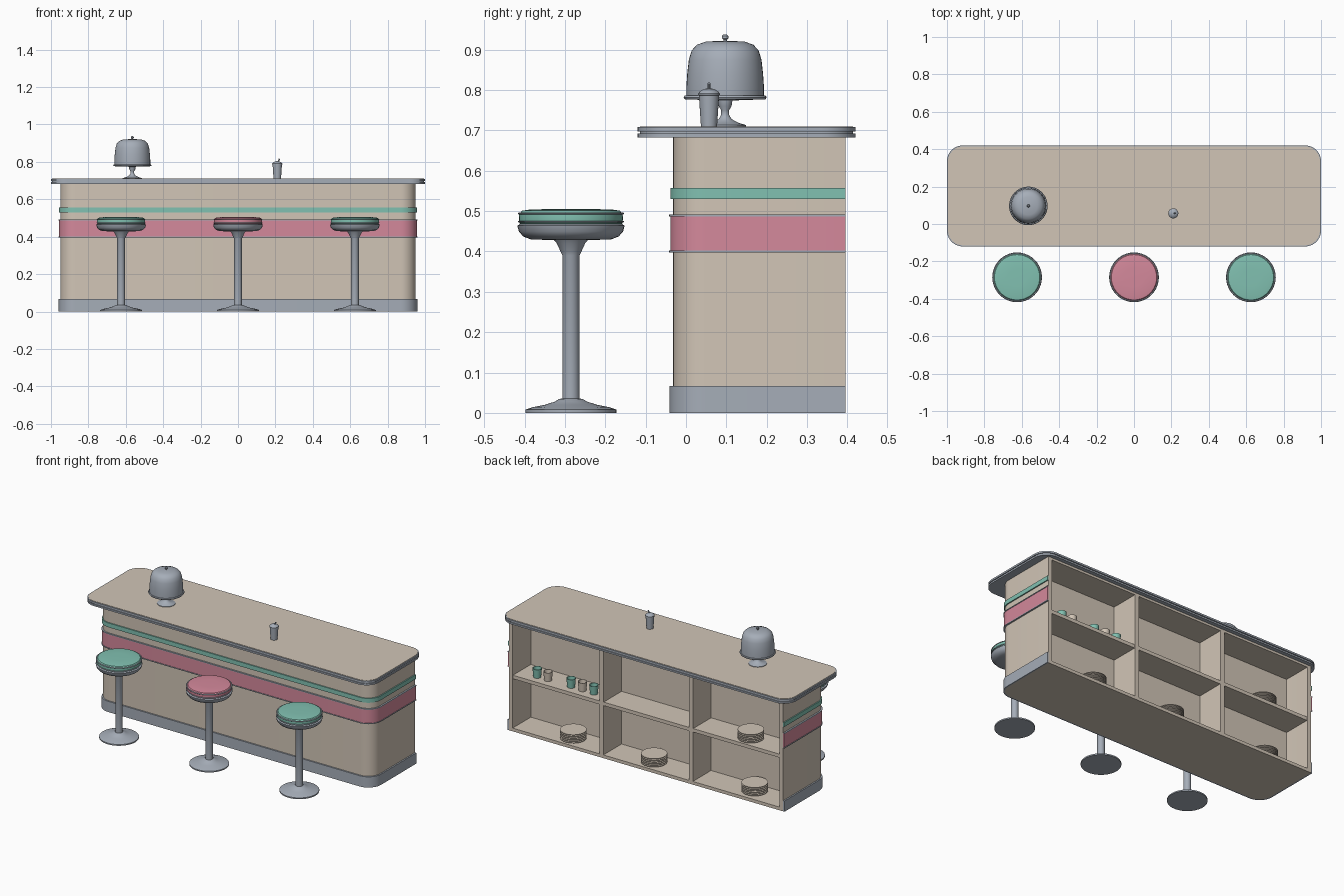
import bpy, bmesh, math
from mathutils import Vector

cube = bpy.data.objects.get("Cube")
if cube:
    bpy.data.objects.remove(cube, do_unlink=True)


def material(name, rgb):
    m = bpy.data.materials.new(name)
    m.use_nodes = True
    color = (*rgb, 1)
    m.diffuse_color = color
    m.node_tree.nodes["Principled BSDF"].inputs["Base Color"].default_value = color
    return m


CREAM = material("cream", (0.64, 0.56, 0.47))
STEEL = material("steel", (0.38, 0.42, 0.48))
MINT = material("mint", (0.22, 0.53, 0.44))
PINK = material("pink", (0.66, 0.25, 0.33))


def finish(name, bm, mat, location=(0, 0, 0)):
    bmesh.ops.recalc_face_normals(bm, faces=bm.faces)
    me = bpy.data.meshes.new(name)
    bm.to_mesh(me)
    bm.free()
    me.polygons.foreach_set("use_smooth", [True] * len(me.polygons))
    me.set_sharp_from_angle(angle=math.radians(32))
    me.materials.append(mat)
    ob = bpy.data.objects.new(name, me)
    ob.location = location
    bpy.context.scene.collection.objects.link(ob)
    return ob


def prism(name, outline, z0, z1, mat):
    bm = bmesh.new()
    face = bm.faces.new([bm.verts.new((x, y, z0)) for x, y in outline])
    ext = bmesh.ops.extrude_face_region(bm, geom=[face], use_keep_orig=True)
    top = [v for v in ext["geom"] if isinstance(v, bmesh.types.BMVert)]
    bmesh.ops.translate(bm, verts=top, vec=(0, 0, z1 - z0))
    return finish(name, bm, mat)


def box(name, x0, x1, y0, y1, z0, z1, mat):
    return prism(name, [(x0, y0), (x1, y0), (x1, y1), (x0, y1)], z0, z1, mat)


def lathe(name, profile, mat, location, sides=40):
    """Turn (radius, height) points about the vertical axis."""
    bm = bmesh.new()
    rings = []
    for r, z in profile:
        angles = [2 * math.pi * i / sides for i in range(sides)]
        rings.append([bm.verts.new((r * math.cos(a), r * math.sin(a), z)) for a in angles])
    for low, high in zip(rings, rings[1:]):
        for i in range(sides):
            j = (i + 1) % sides
            bm.faces.new((low[i], low[j], high[j], high[i]))
    bm.faces.new(rings[0][::-1])
    bm.faces.new(rings[-1])
    return finish(name, bm, mat, location)


def corner(cx, cy, r, start, steps=10):
    angles = [math.radians(start + 90 * i / steps) for i in range(steps + 1)]
    return [(cx + r * math.cos(a), cy + r * math.sin(a)) for a in angles]


BACK, FRONT, HALF, RADIUS = 0.395, -0.032, 0.95, 0.08


def body_path(offset):
    """Open path: back, round the two front corners, to the back again."""
    h, f, r = HALF + offset, FRONT - offset, RADIUS + offset
    return ([(-h, BACK)] + corner(-h + r, f + r, r, 180)
            + corner(h - r, f + r, r, 270) + [(h, BACK)])


def wrap(name, inner, outer, z0, z1, mat):
    """Strip that wraps the front and both ends of the counter."""
    return prism(name, body_path(outer) + body_path(inner)[::-1], z0, z1, mat)


def slab(name, inset, z0, z1, mat):
    h, f, b, r = 1 - inset, -0.12 + inset, 0.42 - inset, 0.085 - inset
    outline = (corner(-h + r, f + r, r, 180) + corner(h - r, f + r, r, 270)
               + corner(h - r, b - r, r, 0) + corner(-h + r, b - r, r, 90))
    return prism(name, outline, z0, z1, mat)


# Counter body and its wrapped bands
wrap("counter_shell", -0.025, 0, 0.0, 0.683, CREAM)
prism("counter_floor", body_path(-0.024), 0.0, 0.02, CREAM)
wrap("kick_band", 0, 0.009, 0.0, 0.067, STEEL)
wrap("pink_band", 0, 0.007, 0.4, 0.488, PINK)
wrap("mint_band", 0, 0.007, 0.53, 0.557, MINT)
for label, z in (("lower", 0.397), ("upper", 0.487)):
    wrap(label + "_band_trim", 0, 0.01, z, z + 0.005, STEEL)

# Open shelving at the back
INNER, WALL = HALF - 0.024, 0.215
box("shelf_back_wall", -INNER, INNER, WALL - 0.015, WALL, 0.02, 0.683, CREAM)
box("middle_shelf", -INNER, INNER, WALL, BACK - 0.003, 0.328, 0.35, CREAM)
box("shelf_ceiling", -INNER, INNER, FRONT + 0.06, BACK, 0.668, 0.682, CREAM)
for side, x in (("right", -0.31), ("left", 0.31)):
    box(side + "_divider", x - 0.014, x + 0.014, WALL, BACK, 0.02, 0.668, CREAM)

# Counter top with a ribbed metal edge
slab("top_lower_rib", 0, 0.682, 0.692, STEEL)
slab("top_edge_groove", 0.006, 0.691, 0.698, STEEL)
slab("top_upper_rib", 0, 0.697, 0.708, STEEL)
slab("top_surface", 0.006, 0.704, 0.71, CREAM)

# Stools
PEDESTAL = [(0.113, 0), (0.113, 0.008), (0.095, 0.014), (0.065, 0.02), (0.04, 0.028),
            (0.03, 0.034), (0.021, 0.036), (0.021, 0.39), (0.026, 0.4), (0.035, 0.42),
            (0.045, 0.432)]
SEAT_PAN = [(0.045, 0.428), (0.1, 0.43), (0.118, 0.437), (0.129, 0.449), (0.133, 0.464),
            (0.126, 0.468)]
CUSHION = [(0.122, 0.466), (0.127, 0.469), (0.129, 0.48), (0.128, 0.493),
           (0.121, 0.501), (0.1, 0.504), (0.05, 0.505)]
PIPING = [(0.12, 0.0), (0.13, 0.0), (0.132, 0.002), (0.13, 0.004), (0.12, 0.004)]
for label, x, color in (("right", -0.625, MINT), ("middle", 0, PINK), ("left", 0.625, MINT)):
    spot = (x, -0.285, 0)
    lathe(label + "_stool_pedestal", PEDESTAL, STEEL, spot)
    lathe(label + "_stool_pan", SEAT_PAN, STEEL, spot)
    lathe(label + "_stool_cushion", CUSHION, color, spot)
    for z in (0.472, 0.492):
        lathe(label + "_stool_piping", PIPING, STEEL, (x, -0.285, z))

# Covered cake stand
STAND = [(0.052, 0), (0.052, 0.003), (0.032, 0.009), (0.016, 0.018), (0.01, 0.028),
         (0.01, 0.04), (0.016, 0.05), (0.018, 0.064), (0.1, 0.067), (0.103, 0.072),
         (0.1, 0.076)]
DOME = [(0.096, 0.075), (0.096, 0.1), (0.094, 0.13), (0.09, 0.165), (0.083, 0.188),
        (0.07, 0.202), (0.048, 0.21), (0.005, 0.212)]
KNOB = [(0.004, 0.208), (0.004, 0.214), (0.008, 0.218), (0.008, 0.224), (0.004, 0.228)]
for name, profile in (("cake_stand", STAND), ("cake_dome", DOME), ("dome_knob", KNOB)):
    lathe(name, profile, STEEL, (-0.565, 0.097, 0.71))

# Lidded drink cup with a tilted straw
DRINK = [(0.02, 0), (0.025, 0.076), (0.027, 0.077), (0.027, 0.081), (0.023, 0.086),
         (0.014, 0.092), (0.004, 0.094)]
lathe("drink_cup", DRINK, STEEL, (0.21, 0.057, 0.71), 24)
straw = lathe("drink_straw", [(0.004, 0), (0.004, 0.036)], STEEL, (0.207, 0.057, 0.784), 10)
straw.rotation_euler = Vector((0.45, 0, 1)).to_track_quat("Z", "Y").to_euler()

# Stacked plates in the shelves
PLATE = [(0.06, 0), (0.075, 0.007), (0.075, 0.01), (0.062, 0.01)]
for x, y, z in ((-0.69, 0.305, 0.02), (0.0, 0.315, 0.02), (0.56, 0.315, 0.02),
                (-0.67, 0.315, 0.35)):
    for i in range(6):
        lathe("stacked_plate", PLATE, CREAM, (x, y, z + 0.01 * i), 28)

# Row of mugs, hollow at the rim
MUG = [(0.022, 0), (0.027, 0.056), (0.024, 0.056), (0.02, 0.008)]
for i, x in enumerate((0.8, 0.725, 0.565, 0.486, 0.407)):
    lathe("shelf_mug", MUG, CREAM if i % 2 else MINT, (x, 0.33, 0.35), 20)
